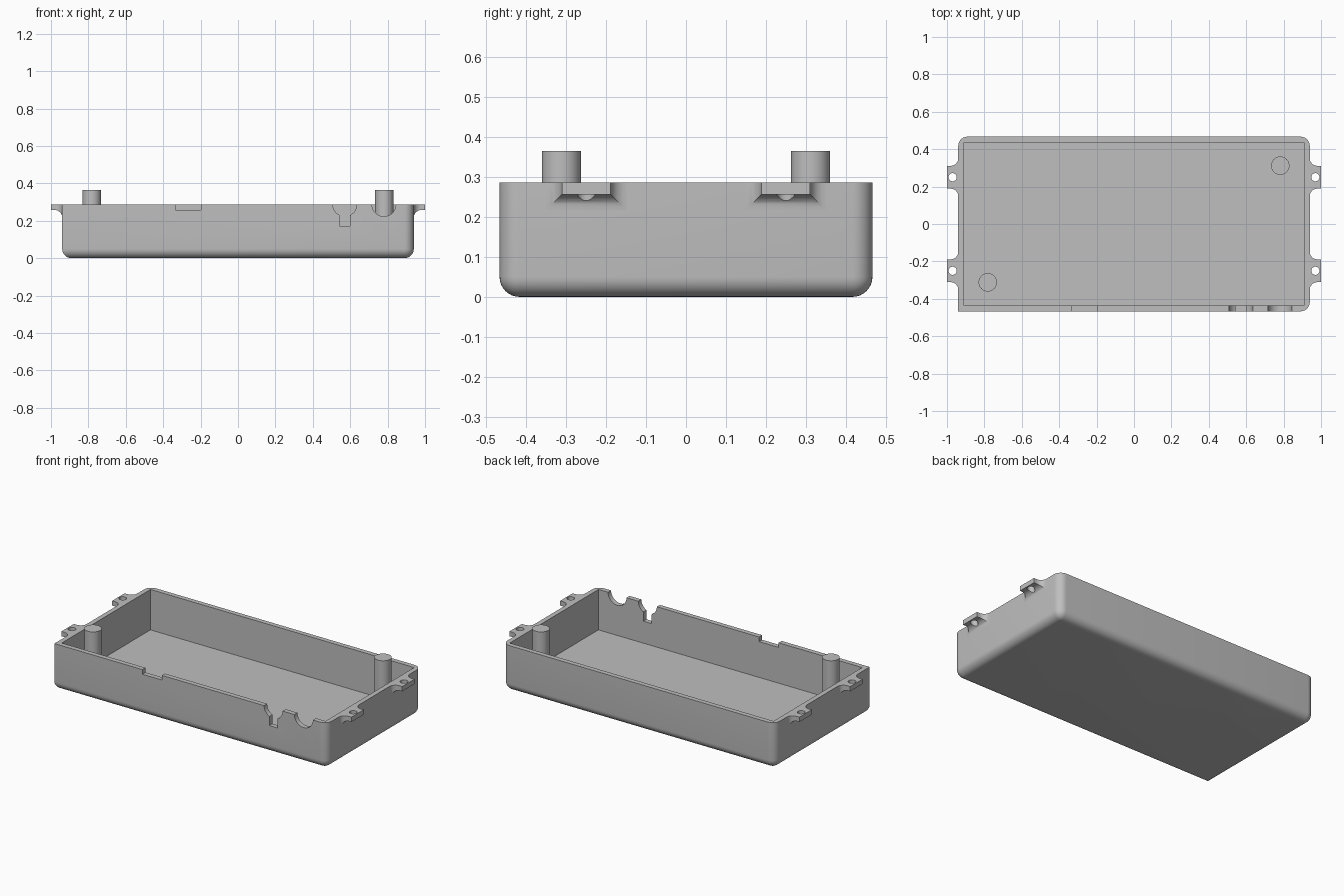
import bpy, bmesh, math
from mathutils import Matrix

if "Cube" in bpy.data.objects:
    bpy.data.objects.remove(bpy.data.objects["Cube"])

HX, HY, H = 0.94, 0.467, 0.287      # half length, half width, height of the tray
R = 0.05                            # outer rounding
WALL, FLOOR = 0.03, 0.035

grey = bpy.data.materials.new("light grey plastic")
grey.diffuse_color = (0.52, 0.52, 0.52, 1)
grey.use_nodes = True
grey.node_tree.nodes["Principled BSDF"].inputs["Base Color"].default_value = grey.diffuse_color


def make(name, bm):
    bmesh.ops.remove_doubles(bm, verts=bm.verts, dist=1e-5)
    bmesh.ops.recalc_face_normals(bm, faces=bm.faces)
    me = bpy.data.meshes.new(name)
    bm.to_mesh(me)
    bm.free()
    me.materials.append(grey)
    ob = bpy.data.objects.new(name, me)
    bpy.context.collection.objects.link(ob)
    return ob


def loft(name, rings):
    """Closed solid through rings with equal point counts."""
    bm = bmesh.new()
    vs = [[bm.verts.new(p) for p in ring] for ring in rings]
    n = len(vs[0])
    for a, b in zip(vs, vs[1:]):
        for i in range(n):
            bm.faces.new((a[i], a[(i + 1) % n], b[(i + 1) % n], b[i]))
    bm.faces.new(vs[0][::-1])
    bm.faces.new(vs[-1])
    return make(name, bm)


def box(name, x0, x1, y0, y1, z0, z1):
    return loft(name, [[(x0, y0, z), (x1, y0, z), (x1, y1, z), (x0, y1, z)] for z in (z0, z1)])


def cylinder(name, x, y, z0, z1, r, n=32):
    ring = [(x + r * math.cos(2 * math.pi * i / n), y + r * math.sin(2 * math.pi * i / n)) for i in range(n)]
    return loft(name, [[(a, b, z) for a, b in ring] for z in (z0, z1)])


def activate(ob):
    bpy.ops.object.select_all(action='DESELECT')
    ob.select_set(True)
    bpy.context.view_layer.objects.active = ob


def cut(ob, cutter):
    m = ob.modifiers.new("cut", 'BOOLEAN')
    m.operation, m.solver, m.object = 'DIFFERENCE', 'EXACT', cutter
    activate(ob)
    bpy.ops.object.modifier_apply(modifier=m.name)
    bpy.data.objects.remove(cutter)


def smooth(ob):
    activate(ob)
    bpy.ops.object.shade_smooth_by_angle(angle=math.radians(30))


# tray outline: three rounded corners, the front left one square
def outline(inset, z, n=8):
    pts, r = [], R - inset
    for sx, sy, start in ((1, -1, 270), (1, 1, 0), (-1, 1, 90)):
        for i in range(n + 1):
            a = math.radians(start + 90 * i / n)
            pts.append((sx * (HX - R) + r * math.cos(a), sy * (HY - R) + r * math.sin(a), z))
    pts.append((-HX + inset, -HY + inset, z))
    return pts


# tray with rounded bottom edge
rings = []
for i in range(9):
    t = math.pi / 2 * i / 8
    rings.append(outline(min(R * (1 - math.sin(t)), R - 1e-4), R * (1 - math.cos(t))))
rings.append(outline(0, H))
tray = loft("tray", rings)
cut(tray, box("cavity", -HX + WALL, HX - WALL, -HY + WALL, HY - WALL, FLOOR, 0.5))


# openings in the front wall
def round_notch(x, r):
    c = cylinder("notch_cutter", 0, 0, -0.04, 0.04, r)
    c.data.transform(Matrix.Translation((x, -HY + 0.01, H)) @ Matrix.Rotation(math.pi / 2, 4, 'X'))
    cut(tray, c)


y0, y1 = -HY - 0.05, -HY + 0.05
cut(tray, box("slot_cutter", -0.333, -0.198, y0, y1, 0.258, 0.4))
cut(tray, box("slit_cutter", 0.543, 0.6, y0, y1, 0.172, 0.4))
round_notch(0.571, 0.064)
round_notch(0.78, 0.064)
smooth(tray)

# mounting ears flaring into the end walls
F, EAR, THICK = 0.04, 0.061, 0.03
for sx, side in ((-1, "left"), (1, "right")):
    for sy, end in ((-1, "front"), (1, "back")):
        stations = [(-0.01, F)]
        for i in range(9):
            a = math.pi / 2 * i / 8
            stations.append((F * (1 - math.cos(a)), F * (1 - math.sin(a))))
        stations.append((1 - HX, 0))
        rings = []
        for u, f in stations:
            x, w, z, yc = sx * (HX + u), EAR + f, H - THICK - f, sy * 0.25
            rings.append([(x, yc - w, z), (x, yc + w, z), (x, yc + w, H), (x, yc - w, H)])
        ear = loft(f"{side}_{end}_ear", rings)
        cut(ear, cylinder("hole_cutter", sx * 0.97, sy * 0.25, 0.1, 0.4, 0.022, 24))
        smooth(ear)

# locating posts
for s, name in ((-1, "front_left_post"), (1, "back_right_post")):
    smooth(cylinder(name, s * 0.782, s * 0.312, FLOOR - 0.01, 0.365, 0.049))
